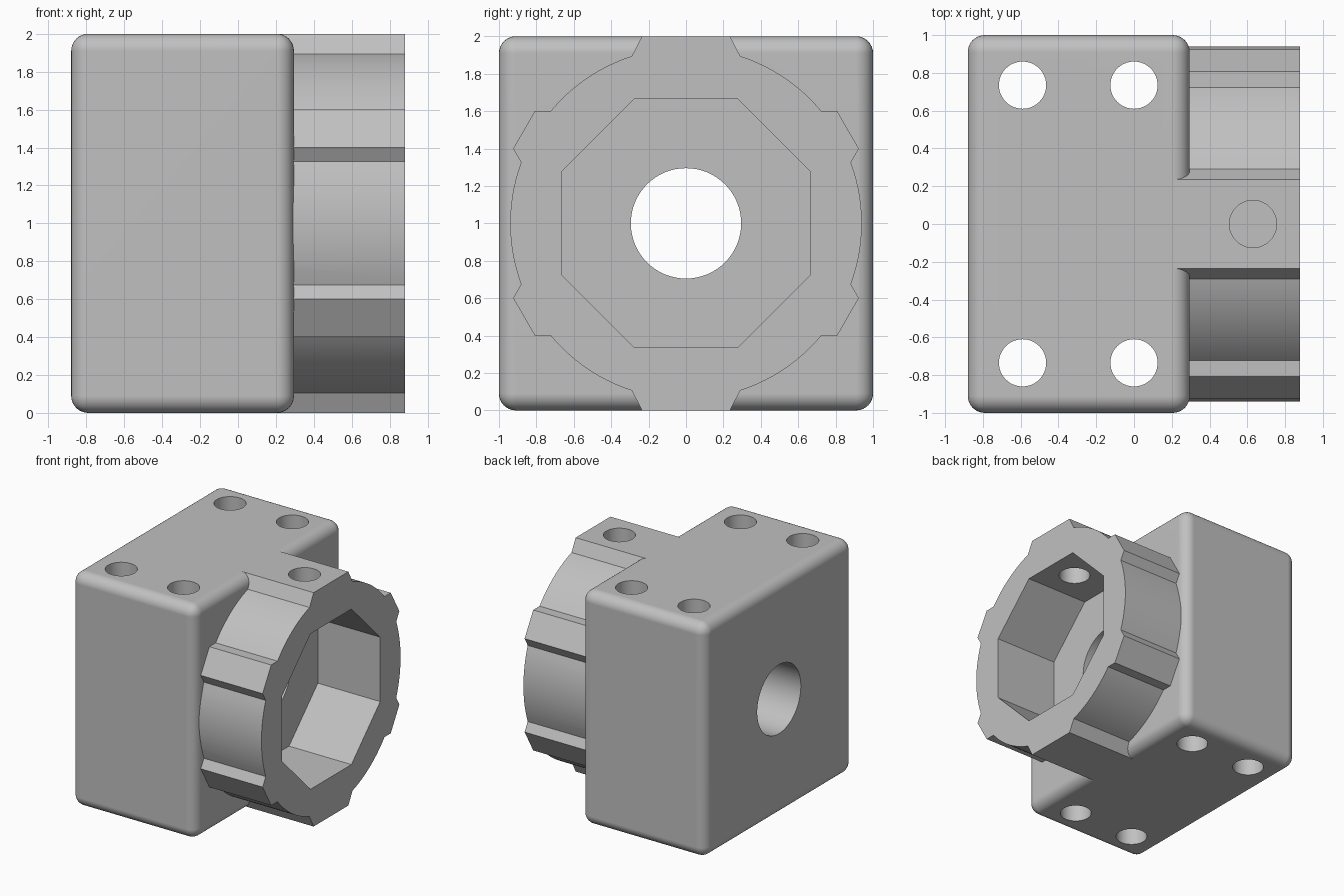
import bpy
import bmesh
from math import sin, cos, pi, radians, atan2, tau
from mathutils import Matrix

if "Cube" in bpy.data.objects:
    bpy.data.objects.remove(bpy.data.objects["Cube"])

# One plain grey for the whole part
grey = bpy.data.materials.new("plain grey")
grey.use_nodes = True
colour = (0.53, 0.53, 0.53, 1)
grey.diffuse_color = colour
grey.node_tree.nodes["Principled BSDF"].inputs["Base Color"].default_value = colour

BACK, SHOULDER, FACE = -0.88, 0.295, 0.88   # block back, block front, collar rim
MID = 1.0                                   # height of the main axis


def add_object(name, bm):
    bmesh.ops.recalc_face_normals(bm, faces=bm.faces)
    mesh = bpy.data.meshes.new(name)
    bm.to_mesh(mesh)
    bm.free()
    mesh.materials.append(grey)
    obj = bpy.data.objects.new(name, mesh)
    bpy.context.collection.objects.link(obj)
    return obj


def prism_x(name, outline, x0, x1):
    """Extrude a (y, height above axis) outline along x."""
    bm = bmesh.new()
    face = bm.faces.new([bm.verts.new((x0, y, MID + z)) for y, z in outline])
    ends = bmesh.ops.extrude_face_region(bm, geom=[face])["geom"]
    verts = [v for v in ends if isinstance(v, bmesh.types.BMVert)]
    bmesh.ops.translate(bm, verts=verts, vec=(x1 - x0, 0, 0))
    return add_object(name, bm)


def hole_z(name, x, y, z0, z1, radius=0.125):
    bm = bmesh.new()
    place = Matrix.Translation((x, y, (z0 + z1) / 2))
    bmesh.ops.create_cone(bm, cap_ends=True, segments=48, radius1=radius,
                          radius2=radius, depth=z1 - z0, matrix=place)
    return add_object(name, bm)


def ngon(count, radius, turn=0.0):
    return [(radius * cos(turn + tau * i / count), radius * sin(turn + tau * i / count))
            for i in range(count)]


def apply_boolean(target, other, operation):
    mod = target.modifiers.new(operation.lower(), "BOOLEAN")
    mod.operation, mod.solver, mod.object = operation, "EXACT", other
    bpy.context.view_layer.objects.active = target
    bpy.ops.object.modifier_apply(modifier=mod.name)
    bpy.data.objects.remove(other)


# Rounded block
bm = bmesh.new()
size = Matrix.Diagonal((SHOULDER - BACK, 2, 2, 1))
bmesh.ops.create_cube(bm, size=1, matrix=Matrix.Translation(((BACK + SHOULDER) / 2, 0, MID)) @ size)
bmesh.ops.bevel(bm, geom=bm.edges[:], offset=0.09, segments=8, profile=0.5, affect="EDGES")
body = add_object("housing_block", bm)

# Collar outline: a circle carrying six flared lugs, wide at top and bottom
RING = 0.94
outline = []
lugs = []
for k in range(6):
    wide = k in (1, 4)
    tip, foot = (0.235, 0.29) if wide else (0.116, 0.159)
    lugs.append((radians(30 + 60 * k), tip, foot))
for k, (angle, tip, foot) in enumerate(lugs):
    depth = (RING ** 2 - foot ** 2) ** 0.5
    for r, t in ((depth, -foot), (1, -tip), (1, tip), (depth, foot)):
        outline.append((r * cos(angle) - t * sin(angle), r * sin(angle) + t * cos(angle)))
    # Arc to the next lug
    next_angle, _, next_foot = lugs[(k + 1) % 6]
    start = angle + atan2(foot, depth)
    end = next_angle - atan2(next_foot, (RING ** 2 - next_foot ** 2) ** 0.5)
    end += tau if end < start else 0
    for i in range(1, 14):
        a = start + (end - start) * i / 14
        outline.append((RING * cos(a), RING * sin(a)))
collar = prism_x("collar", outline, 0.12, FACE)
apply_boolean(body, collar, "UNION")

# Octagonal socket and the bore behind it
socket = prism_x("socket_cutter", ngon(8, 0.665 / cos(pi / 8), pi / 8), SHOULDER - 0.005, 1.2)
apply_boolean(body, socket, "DIFFERENCE")
bore = prism_x("bore_cutter", ngon(64, 0.295), -1.2, 0.6)
apply_boolean(body, bore, "DIFFERENCE")

# Four mounting holes and one set screw hole through the top lug
for x in (-0.59, 0.0):
    for y in (-0.735, 0.735):
        apply_boolean(body, hole_z("mounting_hole", x, y, -0.2, 2.2), "DIFFERENCE")
apply_boolean(body, hole_z("screw_hole", 0.63, 0, 1.4, 2.2), "DIFFERENCE")

# Smooth curves, crisp edges
body.data.materials.clear()
body.data.materials.append(grey)
bpy.ops.object.select_all(action="DESELECT")
body.select_set(True)
bpy.context.view_layer.objects.active = body
bpy.ops.object.shade_smooth_by_angle(angle=radians(20))
normals = body.modifiers.new("even_shading", "WEIGHTED_NORMAL")
normals.keep_sharp = True
